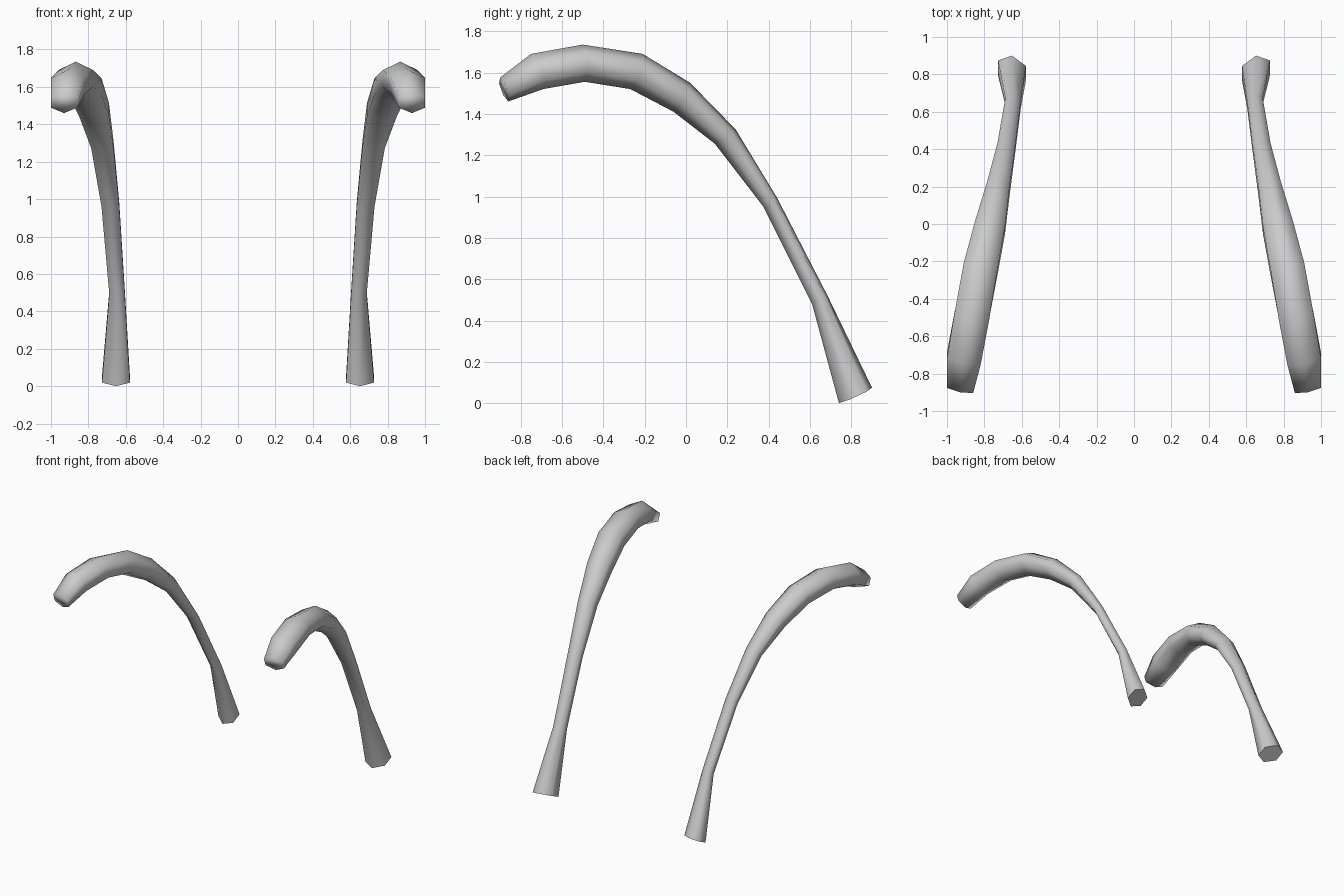
import bpy, bmesh, math
from mathutils import Vector

if "Cube" in bpy.data.objects:
    bpy.data.objects.remove(bpy.data.objects["Cube"])

# Rings along the arm: top (y, z), bottom (y, z), inner x, outer x
RINGS = [
    ((-0.90, 1.575), (-0.86, 1.46), 0.86, 1.00),
    ((-0.75, 1.69), (-0.69, 1.52), 0.82, 1.00),
    ((-0.50, 1.735), (-0.49, 1.555), 0.775, 0.96),
    ((-0.21, 1.69), (-0.27, 1.52), 0.73, 0.91),
    ((0.02, 1.55), (-0.06, 1.41), 0.69, 0.85),
    ((0.24, 1.325), (0.14, 1.255), 0.665, 0.785),
    ((0.44, 0.995), (0.375, 0.95), 0.635, 0.73),
    ((0.685, 0.52), (0.61, 0.48), 0.605, 0.688),
    ((0.90, 0.075), (0.74, 0.0), 0.578, 0.727),
]
SIDES = 6
SLANT = 0.2  # rings turn with the outward splay of the arm


def curved_arm(name, side):
    bm = bmesh.new()
    rings = []
    for top, bottom, inner, outer in RINGS:
        t, b = Vector((0, *top)), Vector((0, *bottom))
        centre = (t + b) / 2 + Vector(((inner + outer) / 2, 0, 0))
        up = (t - b) / 2
        half = (outer - inner) / 2 / math.cos(math.radians(30))
        across = Vector((half, half * SLANT, 0))
        ring = []
        for i in range(SIDES):
            a = 2 * math.pi * i / SIDES
            p = centre + up * math.cos(a) + across * math.sin(a)
            ring.append(bm.verts.new((p.x * side, p.y, p.z)))
        rings.append(ring)
    # Tube walls
    for r0, r1 in zip(rings, rings[1:]):
        for i in range(SIDES):
            j = (i + 1) % SIDES
            bm.faces.new((r0[i], r0[j], r1[j], r1[i]))
    # Rounded tip and flat foot
    bm.faces.new(rings[0])
    foot = bm.faces.new(rings[-1])
    bmesh.ops.recalc_face_normals(bm, faces=bm.faces)
    for f in bm.faces:
        f.smooth = True
    foot.smooth = False
    for e in foot.edges:
        e.smooth = False
    mesh = bpy.data.meshes.new(name)
    bm.to_mesh(mesh)
    bm.free()
    bpy.context.collection.objects.link(bpy.data.objects.new(name, mesh))


# Mirrored pair
for name, side in (("curved_arm_right", 1), ("curved_arm_left", -1)):
    curved_arm(name, side)
